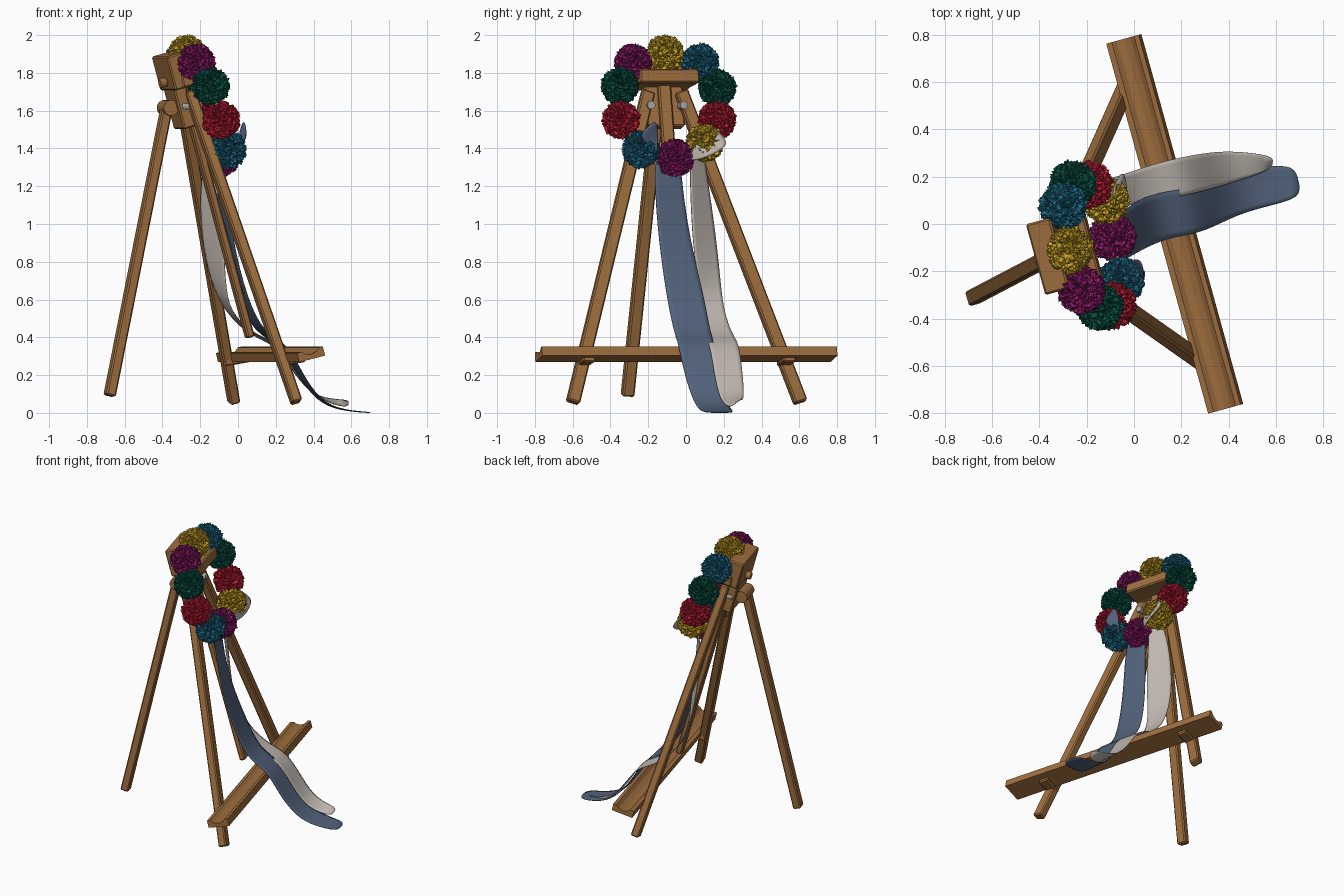
import bpy, bmesh, math, random
from mathutils import Vector, Matrix, noise

if "Cube" in bpy.data.objects:
    bpy.data.objects.remove(bpy.data.objects["Cube"])

random.seed(4)
TURN = Matrix.Rotation(math.radians(15.4), 3, 'Z')
SIDE = TURN @ Vector((0, 1, 0))


def loc(f, t, z):
    """Easel space (forward, sideways, up) to world."""
    return TURN @ Vector((f, t - 0.035, z))


def lean(z, off=0.0, t=0.0):
    """Point on the leaning front plane of the easel."""
    return loc(0.14 - 0.27 * (z - 0.05) + off, t, z)


def mat(name, col):
    m = bpy.data.materials.new(name)
    m.diffuse_color = (*col, 1)
    m.use_nodes = True
    m.node_tree.nodes["Principled BSDF"].inputs["Base Color"].default_value = m.diffuse_color
    return m


WOOD = mat("wood", (0.34, 0.155, 0.048))
STEEL = mat("steel", (0.4, 0.38, 0.35))
BLUE_CLOTH = mat("blue ribbon", (0.085, 0.125, 0.2))
PALE_CLOTH = mat("pale ribbon", (0.52, 0.47, 0.43))
YELLOW = mat("yellow petals", (0.58, 0.36, 0.02))
TEAL = mat("teal petals", (0.012, 0.14, 0.23))
GREEN = mat("green petals", (0.003, 0.09, 0.06))
RED = mat("red petals", (0.5, 0.012, 0.035))
PINK = mat("magenta petals", (0.27, 0.01, 0.14))


def finish(name, bm, m, smooth=False):
    bmesh.ops.recalc_face_normals(bm, faces=bm.faces)
    me = bpy.data.meshes.new(name)
    bm.to_mesh(me)
    bm.free()
    me.materials.append(m)
    for p in me.polygons:
        p.use_smooth = smooth
    ob = bpy.data.objects.new(name, me)
    bpy.context.collection.objects.link(ob)
    return ob


def frame(a, b):
    z = (b - a).normalized()
    y = (SIDE - z * SIDE.dot(z)).normalized()
    m = Matrix((y.cross(z), y, z)).transposed().to_4x4()
    return Matrix.Translation((a + b) / 2) @ m


def beam(name, a, b, width, depth, bevel=0.008):
    bm = bmesh.new()
    bmesh.ops.create_cube(bm, size=1)
    bmesh.ops.scale(bm, vec=(depth, width, (b - a).length), verts=bm.verts)
    bmesh.ops.transform(bm, matrix=frame(a, b), verts=bm.verts)
    ob = finish(name, bm, WOOD)
    mod = ob.modifiers.new("soft edges", 'BEVEL')
    mod.width = bevel
    mod.segments = 1
    return ob


def rod(name, a, b, r, m, sides=14):
    bm = bmesh.new()
    bmesh.ops.create_cone(bm, cap_ends=True, segments=sides, radius1=r, radius2=r, depth=(b - a).length)
    q = (b - a).to_track_quat('Z', 'Y').to_matrix().to_4x4()
    bmesh.ops.transform(bm, matrix=Matrix.Translation((a + b) / 2) @ q, verts=bm.verts)
    return finish(name, bm, m)


# Easel legs, mast and head
for n, s in (("left", -1), ("right", 1)):
    beam(n + "_front_leg", loc(0.14, s * 0.625, 0.055), loc(-0.30, s * 0.09, 1.70), 0.07, 0.055)
    rod(n + "_bolt", lean(1.62, -0.06, s * 0.09), lean(1.63, 0.05, s * 0.09), 0.022, STEEL)
    beam(n + "_ledge_bracket", loc(0.06, s * 0.55, 0.265), loc(0.2, s * 0.55, 0.29), 0.07, 0.04)
beam("back_leg", Vector((-0.68, -0.31, 0.09)), Vector((-0.375, -0.15, 1.63)), 0.065, 0.055)
beam("centre_mast", lean(0.40, 0.01), lean(1.78), 0.07, 0.04)
beam("head_plate", lean(1.51, -0.045), lean(1.76, -0.045), 0.21, 0.07)
beam("head_block", lean(1.72, -0.03), lean(1.90, -0.03), 0.31, 0.11)
beam("clamp_bar", loc(-0.36, 0, 1.76), loc(-0.19, 0, 1.785), 0.325, 0.075)
rod("hinge", loc(-0.395, -0.07, 1.615), loc(-0.395, 0.07, 1.615), 0.042, WOOD)
rod("back_knob", loc(-0.44, 0, 1.745), loc(-0.36, 0, 1.76), 0.025, WOOD)

# Ledge: tilted grooved profile swept sideways
prof = [(-0.073, -0.025), (0.073, -0.025), (0.073, 0.025), (0.052, 0.025), (0.03, 0.008),
        (0.0, 0.0), (-0.03, 0.008), (-0.048, 0.025), (-0.073, 0.025)]
c, s = math.cos(0.24), math.sin(0.24)
bm = bmesh.new()
rings = [[bm.verts.new(loc(0.166 + u * c - v * s, t, 0.31 + u * s + v * c)) for u, v in prof]
         for t in (-0.82, 0.80)]
for i in range(len(prof)):
    j = (i + 1) % len(prof)
    bm.faces.new((rings[0][i], rings[0][j], rings[1][j], rings[1][i]))
bm.faces.new(rings[0])
bm.faces.new(rings[1])
finish("ledge", bm, WOOD)


# Ruffled flower balls around the wreath
def flower(name, p, m):
    bm = bmesh.new()
    bmesh.ops.create_icosphere(bm, subdivisions=5, radius=1)
    o = Vector([random.uniform(-50, 50) for _ in range(3)])
    for v in bm.verts:
        d = v.co.normalized()
        w = d + 0.25 * noise.noise_vector(d * 3 + o)
        fold = 1 - min(1, 2.6 * abs(noise.noise(w * 4.2 + o)))
        fine = noise.noise(w * 11 + o)
        r = 0.083 + 0.020 * fold + 0.011 * fine
        v.co = Vector(p) + d * r + 0.008 * noise.noise_vector(d * 8 + o)
    finish(name, bm, m)


wreath = [(-0.27, -0.11, 1.90, YELLOW), (-0.30, 0.075, 1.855, TEAL), (-0.26, 0.165, 1.72, GREEN),
          (-0.19, 0.165, 1.55, RED), (-0.12, 0.10, 1.43, YELLOW), (-0.09, -0.055, 1.35, PINK),
          (-0.055, -0.24, 1.395, TEAL), (-0.09, -0.345, 1.55, RED), (-0.145, -0.35, 1.73, GREEN),
          (-0.22, -0.28, 1.855, PINK)]
for i, (x, y, z, m) in enumerate(wreath):
    flower("flower_%d" % (i + 1), (x, y, z), m)
    rod("wreath_wire_%d" % (i + 1), Vector((x, y, z)), Vector(wreath[i - 1][:3]), 0.012, STEEL, 8)


# Ribbons: pairs of left and right edge points, smoothed
def ribbon(name, pairs, m):
    bm = bmesh.new()
    rows = []
    for a, b in pairs:
        a, b = Vector(a), Vector(b)
        rows.append([bm.verts.new(a.lerp(b, k / 2)) for k in range(3)])
    for p, q in zip(rows, rows[1:]):
        for k in range(2):
            bm.faces.new((p[k], p[k + 1], q[k + 1], q[k]))
    ob = finish(name, bm, m, True)
    sub = ob.modifiers.new("smooth", 'SUBSURF')
    sub.levels = sub.render_levels = 2
    ob.modifiers.new("cloth", 'SOLIDIFY').thickness = 0.004


ribbon("blue_ribbon", [
    ((-0.09, -0.165, 1.36), (-0.12, -0.03, 1.36)), ((-0.06, -0.165, 1.2), (-0.11, -0.02, 1.2)),
    ((-0.03, -0.145, 0.92), (-0.08, 0.02, 0.92)), ((0.05, -0.10, 0.6), (0.01, 0.10, 0.6)),
    ((0.14, -0.06, 0.42), (0.09, 0.13, 0.42)), ((0.265, -0.04, 0.37), (0.225, 0.15, 0.37)),
    ((0.34, -0.01, 0.21), (0.31, 0.17, 0.21)), ((0.44, 0.04, 0.06), (0.42, 0.21, 0.06)),
    ((0.56, 0.075, 0.015), (0.54, 0.245, 0.015)), ((0.71, 0.11, 0.004), (0.68, 0.25, 0.004))], BLUE_CLOTH)
ribbon("pale_ribbon", [
    ((-0.11, 0.02, 1.40), (-0.16, 0.09, 1.40)), ((-0.11, 0.02, 1.25), (-0.20, 0.11, 1.25)),
    ((-0.08, 0.03, 0.95), (-0.20, 0.155, 0.95)), ((-0.07, 0.06, 0.7), (-0.15, 0.18, 0.7)),
    ((-0.05, 0.075, 0.53), (-0.07, 0.20, 0.53)), ((0.10, 0.10, 0.40), (0.07, 0.25, 0.40)),
    ((0.235, 0.125, 0.37), (0.19, 0.28, 0.37)), ((0.33, 0.15, 0.20), (0.30, 0.30, 0.20)),
    ((0.43, 0.18, 0.06), (0.41, 0.31, 0.07)), ((0.58, 0.23, 0.025), (0.59, 0.29, 0.07))], PALE_CLOTH)

# Bow ends poking out between the lower flowers
ribbon("blue_bow_end", [((-0.03, -0.16, 1.36), (0.0, -0.15, 1.39)), ((0.03, -0.21, 1.43), (0.0, -0.15, 1.47)),
                        ((0.045, -0.25, 1.47), (0.03, -0.155, 1.56))], BLUE_CLOTH)
ribbon("pale_bow_end", [((-0.06, 0.02, 1.33), (-0.05, 0.03, 1.39)), ((-0.02, 0.11, 1.35), (-0.03, 0.07, 1.44)),
                        ((-0.04, 0.24, 1.42), (-0.10, 0.12, 1.54))], PALE_CLOTH)
